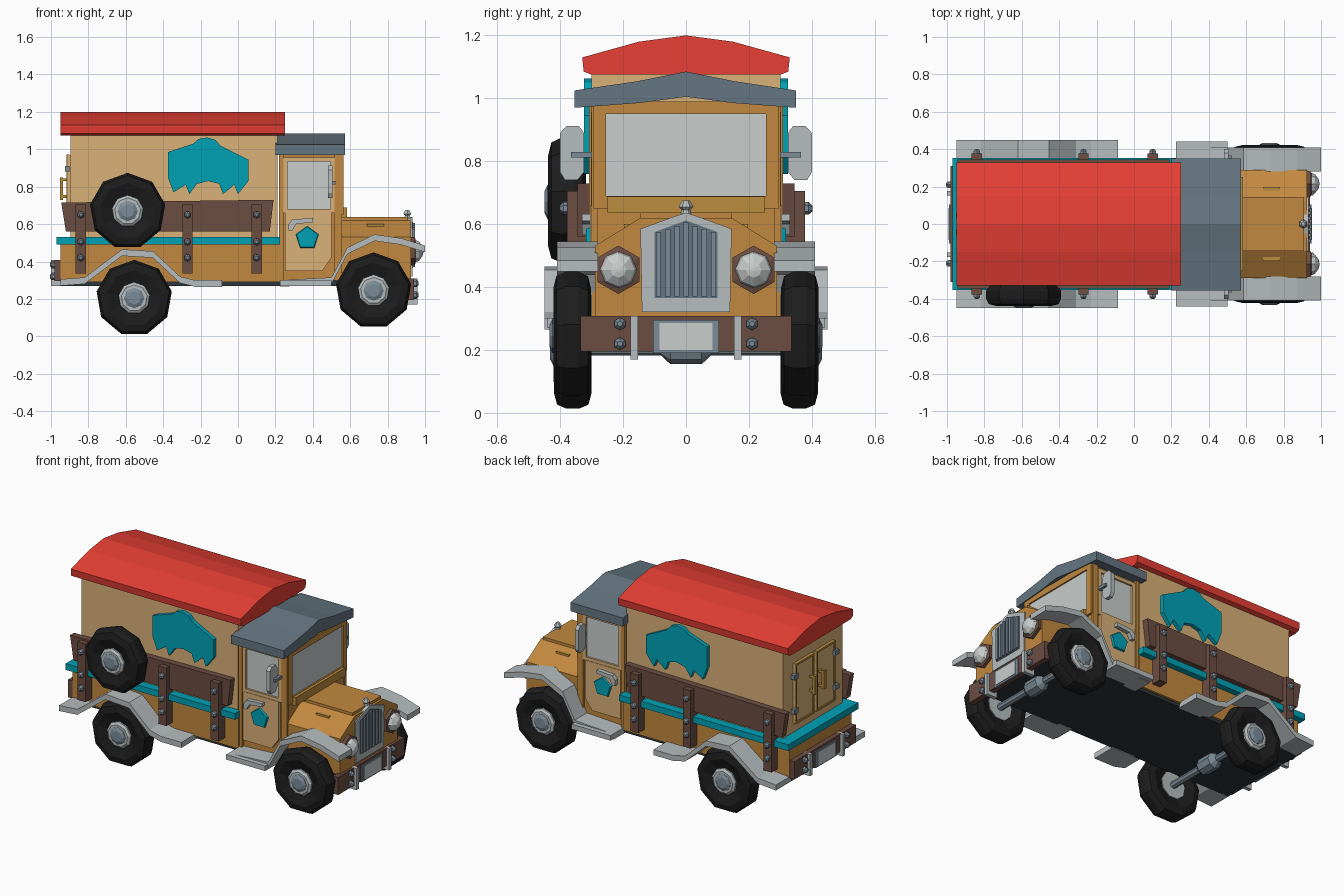
import bpy, bmesh, math

if "Cube" in bpy.data.objects:
    bpy.data.objects.remove(bpy.data.objects["Cube"])

MATS = {}
COL = dict(tan=(.70, .44, .19), orange=(.54, .25, .05), red=(.80, .05, .035), teal=(0, .36, .47),
           slate=(.13, .18, .22), brown=(.15, .075, .055), light=(.47, .51, .52), glass=(.58, .62, .61),
           steel=(.20, .26, .31), black=(.012, .012, .012), dark=(.025, .035, .045), gold=(.50, .27, .05))


def finish(name, bm, col):
    bmesh.ops.recalc_face_normals(bm, faces=bm.faces)
    me = bpy.data.meshes.new(name)
    bm.to_mesh(me)
    bm.free()
    if col not in MATS:
        MATS[col] = bpy.data.materials.new(col)
        MATS[col].diffuse_color = (*COL[col], 1)
    me.materials.append(MATS[col])
    ob = bpy.data.objects.new(name, me)
    bpy.context.collection.objects.link(ob)
    return ob


def prism(name, pts, axis, a, b, col):
    """Extrude a profile: axis 'x' takes (y, z) points, axis 'y' takes (x, z) points."""
    bm = bmesh.new()
    put = (lambda p, t: (t, p[0], p[1])) if axis == 'x' else (lambda p, t: (p[0], t, p[1]))
    A = [bm.verts.new(put(p, a)) for p in pts]
    B = [bm.verts.new(put(p, b)) for p in pts]
    bm.faces.new(A)
    bm.faces.new(B[::-1])
    for i in range(len(pts)):
        j = (i + 1) % len(pts)
        bm.faces.new((A[i], A[j], B[j], B[i]))
    return finish(name, bm, col)


def box(name, x0, x1, y0, y1, z0, z1, col):
    return prism(name, [(x0, z0), (x1, z0), (x1, z1), (x0, z1)], 'y', y0, y1, col)


def lathe(name, prof, n, c, axis, col, sign=1):
    """Revolve (radius, height) points about an axis through c, with n flat sides."""
    bm = bmesh.new()
    rings = []
    for r, h in prof:
        ring = []
        for i in range(n):
            a = 2 * math.pi * i / n
            u, v, h2 = r * math.sin(a), r * math.cos(a), h * sign
            d = {'x': (h2, u, v), 'y': (u, h2, v), 'z': (u, v, h2)}[axis]
            ring.append(bm.verts.new([c[k] + d[k] for k in range(3)]))
        rings.append(ring)
    for p, q in zip(rings, rings[1:]):
        for i in range(n):
            j = (i + 1) % n
            bm.faces.new((p[i], p[j], q[j], q[i]))
    bm.faces.new(rings[0])
    bm.faces.new(rings[-1][::-1])
    return finish(name, bm, col)


def frame(name, axis, u0, u1, z0, z1, w, a, b, col):
    """Four bars around a rectangular opening (u0..u1, z0..z1)."""
    for p, q, r, t in ((u0 - w, u0, z0 - w, z1 + w), (u1, u1 + w, z0 - w, z1 + w),
                       (u0, u1, z0 - w, z0), (u0, u1, z1, z1 + w)):
        prism(name, [(p, r), (q, r), (q, t), (p, t)], axis, a, b, col)


def bolt(c, axis, sign):
    lathe("bolt", [(.02, 0), (.02, .014), (.009, .026)], 6, c, axis, 'steel', sign)


def wheel(name, x, y, z, s):
    lathe(name + "_tyre", [(.09, -.04), (.15, -.06), (.19, -.05), (.204, -.02), (.204, .02),
                           (.19, .05), (.15, .06), (.09, .04)], 9, (x, y, z), 'y', 'black', s)
    lathe(name + "_rim", [(.085, -.045), (.085, .05), (.07, .06)], 9, (x, y, z), 'y', 'light', s)
    lathe(name + "_hub", [(.055, 0), (.055, .062), (.035, .072)], 8, (x, y, z), 'y', 'steel', s)


def ribbon(name, top, t, y0, y1, col):
    prism(name, top + [(x, z - t) for x, z in reversed(top)], 'y', y0, y1, col)


# Chassis floor and axles
box("chassis_floor", -.95, .90, -.30, .30, .27, .30, 'dark')
for x, z in ((-.555, .205), (.725, .24)):
    lathe("axle", [(.022, -.34), (.022, -.08), (.05, -.05), (.05, .05), (.022, .08), (.022, .34)],
          8, (x, 0, z), 'y', 'steel')

# Cargo body, trim and roof
box("lower_body", -.95, .225, -.315, .315, .29, .49, 'orange')
box("body_trim", -.97, .225, -.353, .353, .49, .53, 'teal')
box("cargo_box", -.895, .21, -.30, .30, .53, 1.09, 'tan')
prism("cargo_roof", [(-.325, 1.085), (-.33, 1.13), (-.15, 1.18), (0, 1.20), (.15, 1.18), (.33, 1.13),
                     (.325, 1.085), (.30, 1.075), (-.30, 1.075)], 'x', -.95, .25, 'red')

# Rear doors
for s in (-1, 1):
    a, b = sorted((s * .012, s * .20))
    box("rear_door", -.91, -.89, a, b, .59, .97, 'tan')
    frame("rear_door_frame", 'x', a + .012, b - .012, .60, .96, .012, -.917, -.90, 'gold')
    y = s * .045
    box("door_handle", -.952, -.935, y - .012, y + .012, .73, .85, 'gold')
    for z in (.74, .83):
        box("handle_mount", -.94, -.90, y - .01, y + .01, z, z + .015, 'gold')
    for z in (.66, .88):
        box("door_hinge", -.925, -.90, s * .205 - .02, s * .205 + .02, z, z + .03, 'steel')

# Cabin, front cowl and roof
box("cabin", .22, .55, -.285, .285, .29, .99, 'orange')
box("windshield", .545, .556, -.255, .255, .69, .95, 'glass')
frame("windshield_frame", 'x', -.255, .255, .69, .95, .04, .545, .565, 'orange')
box("cowl_sill", .55, .583, -.25, .25, .635, .688, 'gold')
prism("cabin_roof", [(-.355, .97), (-.355, 1.025), (-.15, 1.055), (0, 1.085), (.15, 1.055), (.35, 1.025),
                     (.35, .97), (.15, .985), (0, 1.005), (-.15, .985)], 'x', .20, .572, 'slate')

# Hood
prism("hood", [(-.29, .29), (.29, .29), (.29, .53), (.145, .62), (-.145, .62), (-.29, .53)],
      'x', .54, .925, 'orange')
box("hood_ridge", .56, .91, -.145, .145, .615, .637, 'orange')

# Grille with vertical slats and cap
prism("grille_frame", [(-.14, .32), (.14, .32), (.145, .585), (.05, .62), (0, .637), (-.05, .62), (-.145, .585)],
      'x', .88, .932, 'light')
prism("grille_recess", [(-.10, .365), (.10, .365), (.10, .575), (0, .612), (-.10, .575)],
      'x', .93, .936, 'slate')
for i in range(7):
    y = (i - 3) * .029
    box("grille_slat", .93, .946, y - .008, y + .008, .37, .605 - abs(y) * .35, 'steel')
lathe("radiator_cap", [(.022, 0), (.014, .02), (.024, .03), (.012, .05)], 6, (.905, 0, .625), 'z', 'light')

# Front and rear bumpers with plate, brackets and bolts
for nm, s, x, zc, hw in (("front", 1, .905, .25, .335), ("rear", -1, -.945, .35, .31)):
    def slab(n, d0, d1, y0, y1, z0, z1, col):
        a, b = sorted((x + s * d0, x + s * d1))
        box(nm + n, a, b, y0, y1, zc + z0, zc + z1, col)
    slab("_bumper", 0, .037, -hw, hw, -.055, .058, 'brown')
    slab("_plate_frame", .03, .043, -.105, .105, -.06, .045, 'steel')
    slab("_plate", .04, .047, -.085, .085, -.05, .035, 'glass')
    for t in (-1, 1):
        slab("_bumper_bracket", -.02, .055, t * .165 - .012, t * .165 + .012, -.08, .058, 'light')
        for dz in (-.03, .033):
            bolt((x + s * .035, t * .21, zc + dz), 'x', s)

emblem = [(-.375, .985), (-.24, 1.03), (-.21, 1.055), (-.165, 1.063), (-.12, 1.05), (-.095, 1.02), (.055, .945),
          (.055, .83), (0, .76), (-.02, .81), (-.08, .76), (-.10, .815), (-.16, .83), (-.22, .815),
          (-.26, .76), (-.28, .81), (-.345, .77), (-.375, .85)]

for s in (-1, 1):
    # Wheels and fenders
    wheel("rear_wheel", -.555, s * .36, .205, s)
    wheel("front_wheel", .725, s * .362, .245, s)
    ribbon("rear_fender", [(-.95, .305), (-.82, .315), (-.62, .465), (-.455, .455), (-.31, .32), (-.23, .30),
                           (-.085, .30)], .035, s * .29, s * .45, 'light')
    ribbon("front_fender", [(.225, .30), (.50, .315), (.585, .475), (.73, .545), (.87, .525), (1.0, .485)],
           .035, s * .28, s * .41, 'light')
    box("running_board", .225, .50, *sorted((s * .28, s * .44)), .27, .302, 'light')

    # Side boards, posts and bolts
    prism("side_board", [(-.92, .56), (.17, .56), (.19, .73), (-.945, .715)], 'y', s * .305, s * .345, 'brown')
    for px in (-.84, -.27, .10):
        box("side_post", px - .028, px + .028, *sorted((s * .31, s * .378)), .335, .705, 'brown')
        for z in (.65, .505, .42):
            bolt((px, s * .376, z), 'y', s)
    prism("side_decoration", emblem, 'y', s * .295, s * .325, 'teal')

    # Cabin door, window, badge plate and handle
    prism("cabin_door", [(.25, .35), (.45, .35), (.50, .42), (.50, .66), (.25, .66)], 'y', s * .28, s * .305, 'tan')
    prism("side_window", [(.265, .68), (.495, .68), (.495, .935), (.265, .935)], 'y', s * .28, s * .29, 'glass')
    frame("window_frame", 'y', .265, .495, .68, .935, .022, s * .28, s * .302, 'tan')
    box("rear_pillar", .22, .243, *sorted((s * .28, s * .308)), .30, .98, 'orange')
    box("front_pillar", .517, .555, *sorted((s * .28, s * .30)), .30, .98, 'orange')
    lathe("door_pentagon", [(.065, 0), (.06, .015)], 5, (.37, s * .303, .525), 'y', 'teal', s)
    prism("door_handle", [(.27, .565), (.29, .565), (.31, .60), (.40, .61), (.40, .632), (.29, .625), (.27, .60)],
          'y', s * .30, s * .33, 'light')

    # Mirror on a short arm
    prism("mirror", [(s * .325, .765), (s * .345, .74), (s * .385, .74), (s * .40, .765), (s * .40, .89),
                     (s * .38, .912), (s * .34, .912), (s * .325, .89)], 'x', .48, .505, 'light')
    box("mirror_arm", .495, .52, *sorted((s * .29, s * .365)), .812, .83, 'steel')

    # Headlights and hood latches
    lathe("headlight_rim", [(.06, 0), (.077, .02), (.077, .04), (.06, .045)], 6, (.905, s * .215, .455), 'x', 'brown')
    lathe("headlight_glass", [(.06, 0), (.052, .022), (.025, .042), (.006, .046)], 8,
          (.945, s * .215, .455), 'x', 'glass')
    box("hood_latch", .69, .78, s * .185 - .012, s * .185 + .012, .575, .60, 'gold')

# Spare wheel on the -y side
wheel("spare_wheel", -.59, -.378, .67, -1)

for m in bpy.data.materials:
    if m.users and not m.is_grease_pencil:
        m.use_nodes = True
        m.node_tree.nodes["Principled BSDF"].inputs["Base Color"].default_value = m.diffuse_color
